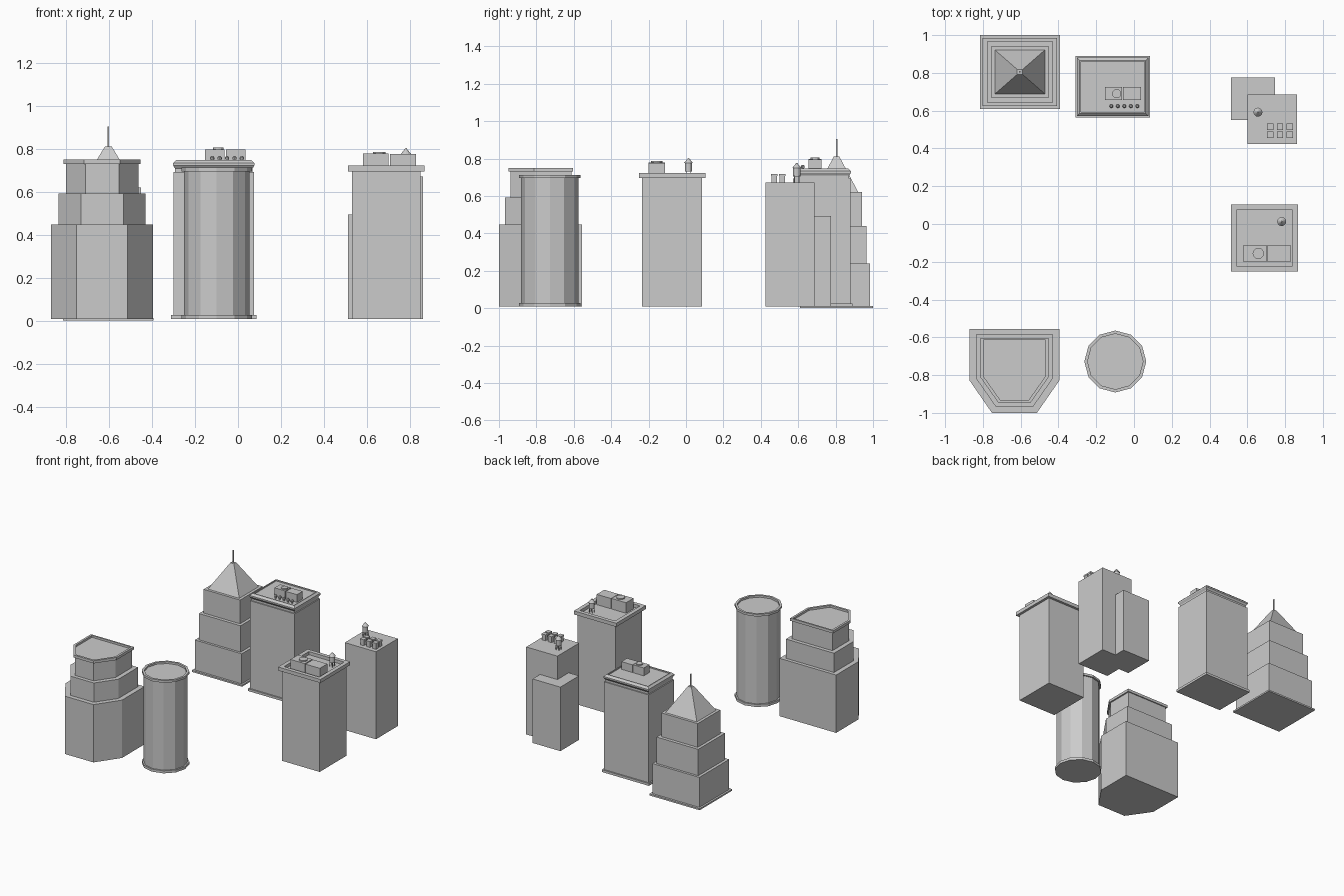
import bpy, bmesh, math


def loft(name, rings):
    """Skin a stack of (outline, z) rings, capping both ends."""
    bm = bmesh.new()
    loops = [[bm.verts.new((x, y, z)) for x, y in pts] for pts, z in rings]
    for a, b in zip(loops, loops[1:]):
        n = len(a)
        for i in range(n):
            j = (i + 1) % n
            bm.faces.new((a[i], a[j], b[j], b[i]))
    bm.faces.new(loops[0][::-1])
    bm.faces.new(loops[-1])
    mesh = bpy.data.meshes.new(name)
    bm.to_mesh(mesh)
    bm.free()
    ob = bpy.data.objects.new(name, mesh)
    bpy.context.collection.objects.link(ob)
    return ob


def rect(cx, cy, hx, hy):
    return [(cx - hx, cy - hy), (cx + hx, cy - hy), (cx + hx, cy + hy), (cx - hx, cy + hy)]


def ngon(cx, cy, r, n=12):
    return [(cx + r * math.cos(2 * math.pi * i / n), cy + r * math.sin(2 * math.pi * i / n))
            for i in range(n)]


def pentagon(hw, back, shoulder, front, fhw, cx=-0.633):
    """Block plan with two chamfered front corners."""
    return [(cx - fhw, front), (cx + fhw, front), (cx + hw, shoulder),
            (cx + hw, back), (cx - hw, back), (cx - hw, shoulder)]


def box(name, x0, x1, y0, y1, z0, z1):
    return loft(name, [(rect((x0 + x1) / 2, (y0 + y1) / 2, (x1 - x0) / 2, (y1 - y0) / 2), z)
                       for z in (z0, z1)])


def revolve(name, cx, cy, profile, n=12):
    return loft(name, [(ngon(cx, cy, r, n), z) for r, z in profile])


def roof_unit(name, x0, xm, x1, y0, y1, z0, z1, fan_r):
    """Two plant boxes, the left one with a round fan."""
    box(name + "_left_box", x0, xm - 0.003, y0, y1, z0, z1)
    box(name + "_right_box", xm + 0.003, x1, y0, y1, z0, z1 - 0.002)
    revolve(name + "_fan", (x0 + xm) / 2 + 0.015, (y0 + y1) / 2,
            [(fan_r, z1 - 0.005), (fan_r, z1 + 0.008)])


def water_tank(name, cx, cy, z):
    """Conical-roofed tank on four legs."""
    revolve(name, cx, cy, [(0.019, z + 0.033), (0.019, z + 0.078), (0.024, z + 0.078),
                           (0.002, z + 0.105)])
    for sx in (-1, 1):
        for sy in (-1, 1):
            x, y = cx + sx * 0.012, cy + sy * 0.012
            box(name + "_leg", x - 0.002, x + 0.002, y - 0.002, y + 0.002, z, z + 0.036)


G = 0.008  # ground level of most blocks

# Stepped tower with pyramid roof and spire
AX, AY = -0.604, 0.805
tiers = [(0.211, 0.195, 0, 0.012), (0.197, 0.179, 0.012, 0.24),
         (0.175, 0.161, 0.24, 0.44), (0.153, 0.136, 0.44, 0.62)]
rings = [(rect(AX, AY, hx, hy), z) for hx, hy, a, b in tiers for z in (a, b)]
rings += [(rect(AX, AY, 0.132, 0.116), 0.62), (rect(AX, AY, 0.015, 0.014), 0.812)]
loft("stepped_tower", rings)
box("spire", AX - 0.004, AX + 0.004, AY - 0.004, AY + 0.004, 0.80, 0.905)

# Corniced slab tower
BX, BY = -0.113, 0.726
steps = [(0.198, 0.163, G), (0.198, 0.163, 0.026), (0.188, 0.153, 0.026),
         (0.188, 0.153, 0.692), (0.180, 0.145, 0.692), (0.180, 0.145, 0.708),
         (0.189, 0.155, 0.722), (0.189, 0.155, 0.733), (0.175, 0.140, 0.747),
         (0.168, 0.133, 0.747), (0.168, 0.133, 0.738)]
loft("corniced_tower", [(rect(BX, BY, hx, hy), z) for hx, hy, z in steps])
roof_unit("corniced_roof_unit", -0.153, -0.06, 0.036, 0.656, 0.724, 0.738, 0.798, 0.024)
for i in range(5):
    revolve("roof_vent", -0.12 + 0.0345 * i, 0.624,
            [(0.006, 0.738), (0.006, 0.75), (0.01, 0.75), (0.01, 0.76), (0.005, 0.766)], 8)

# Twin-block tower with tank and cooling units
box("low_block", 0.513, 0.746, 0.55, 0.775, G, 0.494)
box("high_block", 0.60, 0.862, 0.424, 0.686, G, 0.672)
water_tank("block_tank", 0.656, 0.592, 0.672)
for x in (0.722, 0.773, 0.825):
    for y in (0.472, 0.514):
        loft("cooling_unit", [(rect(x, y, h, h), z) for h, z in
                              ((0.015, 0.672), (0.015, 0.706), (0.017, 0.706), (0.017, 0.718))])

# Parapet tower with recessed roof
EX, EY = 0.691, -0.074
steps = [(0.159, 0.160, G), (0.159, 0.160, 0.695), (0.178, 0.178, 0.695),
         (0.178, 0.178, 0.722), (0.148, 0.149, 0.722), (0.148, 0.149, 0.698)]
loft("parapet_tower", [(rect(EX, EY, hx, hy), z) for hx, hy, z in steps])
roof_unit("parapet_roof_unit", 0.581, 0.705, 0.828, -0.201, -0.111, 0.698, 0.778, 0.03)
water_tank("parapet_tank", 0.782, 0.013, 0.698)

# Chamfered stepped tower
plans = [(0.238, -0.557, -0.828, -1.0, 0.119), (0.202, -0.583, -0.819, -0.967, 0.099),
         (0.169, -0.611, -0.808, -0.939, 0.078), (0.180, -0.603, -0.812, -0.948, 0.084),
         (0.164, -0.615, -0.806, -0.932, 0.075)]
levels = [(0, G), (0, 0.447), (1, 0.447), (1, 0.593), (2, 0.593), (2, 0.73),
          (3, 0.73), (3, 0.75), (4, 0.75), (4, 0.735)]
loft("chamfered_tower", [(pentagon(*plans[i]), z) for i, z in levels])

# Twelve-sided round tower
revolve("round_tower", -0.099, -0.728,
        [(0.164, G), (0.164, 0.027), (0.153, 0.027), (0.153, 0.695), (0.164, 0.695),
         (0.164, 0.712), (0.147, 0.712), (0.147, 0.698)])
